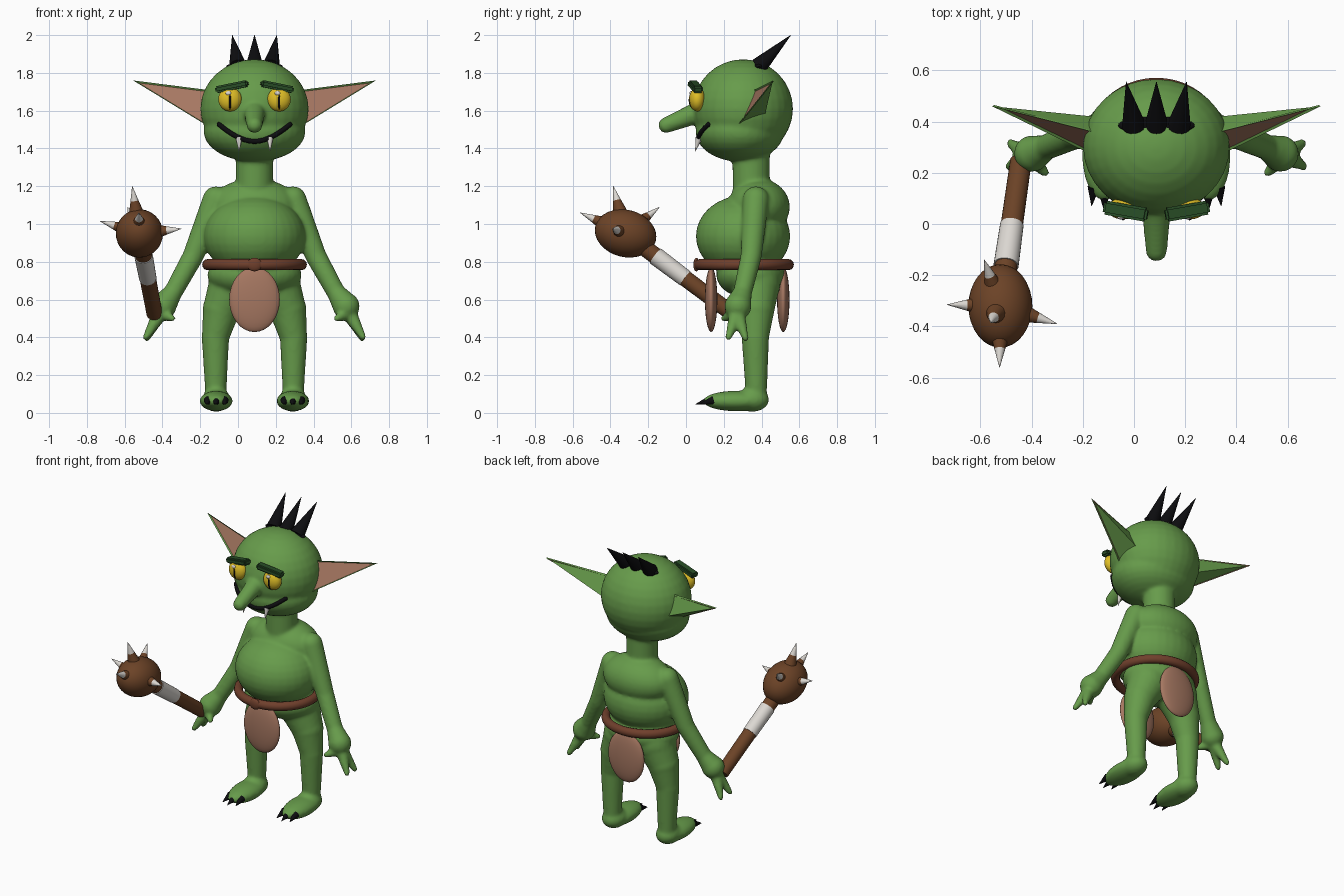
import bpy, bmesh, math
from mathutils import Vector, Matrix

if "Cube" in bpy.data.objects:
    bpy.data.objects.remove(bpy.data.objects["Cube"])

X0 = 0.0875  # symmetry axis of the creature


def material(name, rgb):
    m = bpy.data.materials.new(name)
    m.diffuse_color = (*rgb, 1)
    m.use_nodes = True
    m.node_tree.nodes["Principled BSDF"].inputs["Base Color"].default_value = m.diffuse_color
    return m


GREEN = material("skin green", (0.135, 0.33, 0.07))
DARK = material("dark green", (0.022, 0.075, 0.02))
PINK = material("dusty pink", (0.38, 0.185, 0.12))
WOOD = material("wood brown", (0.15, 0.056, 0.02))
BELT = material("belt brown", (0.16, 0.05, 0.025))
WHITE = material("bone white", (0.72, 0.69, 0.65))
YELLOW = material("eye yellow", (0.75, 0.52, 0.02))
BLACK = material("black", (0.004, 0.004, 0.005))


def ball(bm, c, r, rot=None, seg=32):
    """Ellipsoid with centre c and radii r."""
    m = Matrix.Translation(c) @ (rot or Matrix()) @ Matrix.Diagonal((*r, 1))
    bmesh.ops.create_uvsphere(bm, u_segments=seg, v_segments=seg // 2, radius=1, matrix=m)


def cone(bm, a, b, r1, r2, seg=20):
    """Closed tapered cylinder from a to b."""
    a, b = Vector(a), Vector(b)
    d = b - a
    m = Matrix.Translation((a + b) / 2) @ d.to_track_quat('Z', 'Y').to_matrix().to_4x4()
    bmesh.ops.create_cone(bm, cap_ends=True, segments=seg, radius1=r1, radius2=r2,
                          depth=d.length, matrix=m)


def limb(bm, pts):
    """Rounded chain through (x, y, z, radius) points."""
    for p in pts:
        ball(bm, p[:3], (p[3],) * 3, seg=24)
    for p, q in zip(pts, pts[1:]):
        cone(bm, p[:3], q[:3], p[3], q[3])


def finish(bm, name, *mats, smooth=True, angle=50):
    bm.normal_update()
    for f in bm.faces:
        f.smooth = smooth
    for e in bm.edges:
        if len(e.link_faces) == 2 and e.calc_face_angle(0) > math.radians(angle):
            e.smooth = False
    me = bpy.data.meshes.new(name)
    bm.to_mesh(me)
    bm.free()
    ob = bpy.data.objects.new(name, me)
    bpy.context.collection.objects.link(ob)
    for m in mats:
        me.materials.append(m)
    return ob


SKULL = ((X0, 0.302, 1.61), (0.287, 0.265, 0.262))
JAW = ((X0, 0.285, 1.49), (0.27, 0.235, 0.16))


def face_y(x, z):
    """Front surface of the head at x, z."""
    ys = []
    for c, r in (SKULL, JAW):
        k = 1 - ((x - c[0]) / r[0]) ** 2 - ((z - c[2]) / r[2]) ** 2
        if k > 0:
            ys.append(c[1] - r[1] * math.sqrt(k))
    return min(ys)


# Body: overlapping volumes fused into one skin
bm = bmesh.new()
ball(bm, *SKULL)
ball(bm, *JAW)
limb(bm, [(X0, 0.10, 1.61, 0.06), (X0, 0.0, 1.565, 0.052), (X0, -0.105, 1.523, 0.042)])  # nose
limb(bm, [(X0, 0.345, 1.42, 0.1), (X0, 0.345, 1.17, 0.098)])                              # neck
ball(bm, (X0, 0.385, 1.09), (0.24, 0.165, 0.15))                                          # chest
ball(bm, (X0, 0.302, 0.935), (0.27, 0.25, 0.215))                                         # belly
ball(bm, (X0, 0.345, 0.73), (0.25, 0.185, 0.125))                                         # pelvis
limb(bm, [(X0 - 0.19, 0.37, 1.125, 0.072), (X0 + 0.19, 0.37, 1.125, 0.072)])              # shoulders
for s in (-1, 1):
    def side(dx, y, z, r):
        return (X0 + s * dx, y, z, r)
    # arm, hand and fingers
    limb(bm, [side(0.205, 0.37, 1.13, 0.07), side(0.325, 0.345, 0.83, 0.056),
              side(0.43, 0.30, 0.64, 0.05)])
    limb(bm, [side(0.43, 0.30, 0.64, 0.05), side(0.485, 0.275, 0.565, 0.072)])
    for tip in ((0.575, 0.225, 0.40), (0.57, 0.315, 0.395), (0.435, 0.20, 0.50)):
        limb(bm, [side(0.50, 0.27, 0.53, 0.042), side(*tip, 0.018)])
    # leg and foot
    limb(bm, [side(0.115, 0.37, 0.68, 0.13), side(0.175, 0.37, 0.55, 0.1),
              side(0.207, 0.367, 0.40, 0.073), side(0.205, 0.372, 0.10, 0.056)])
    ball(bm, side(0.203, 0.265, 0.063, 0)[:3], (0.087, 0.175, 0.054))
    ball(bm, side(0.203, 0.35, 0.07, 0)[:3], (0.075, 0.09, 0.064))
body = finish(bm, "body", GREEN)
rm = body.modifiers.new("fuse", 'REMESH')
rm.mode, rm.voxel_size, rm.use_smooth_shade = 'VOXEL', 0.01, True
sm = body.modifiers.new("soften", 'SMOOTH')
sm.factor, sm.iterations = 0.5, 8

for s, label in ((-1, "left"), (1, "right")):
    # Ear: three-sided spike with a pink inset front
    bm = bmesh.new()
    top, low, back, tip = [bm.verts.new((X0 + s * dx, y, z)) for dx, y, z in (
        (0.25, 0.36, 1.71), (0.25, 0.27, 1.52), (0.25, 0.42, 1.585), (0.642, 0.46, 1.76))]
    front = bm.faces.new((top, low, tip))
    for tri in ((low, back, tip), (back, top, tip), (top, back, low)):
        bm.faces.new(tri)
    bmesh.ops.recalc_face_normals(bm, faces=bm.faces)
    bmesh.ops.inset_individual(bm, faces=[front], thickness=0.008, depth=-0.008)
    front.material_index = 1
    finish(bm, label + "_ear", GREEN, PINK, smooth=False)

    # Eye, slit pupil and glint
    ex = X0 + s * 0.13
    bm = bmesh.new()
    ball(bm, (ex, 0.06, 1.66), (0.062, 0.042, 0.064))
    finish(bm, label + "_eye", YELLOW)
    bm = bmesh.new()
    ball(bm, (ex, 0.06, 1.655), (0.014, 0.046, 0.057))
    finish(bm, label + "_pupil", BLACK)
    bm = bmesh.new()
    ball(bm, (ex - 0.008, 0.026, 1.692), (0.015, 0.008, 0.012), seg=16)
    finish(bm, label + "_glint", WHITE)

    # Slanted eyebrow bar
    bm = bmesh.new()
    a, b = Vector((X0 + s * 0.035, 0.035, 1.745)), Vector((X0 + s * 0.205, 0.065, 1.71))
    mid, d = (a + b) / 2, b - a
    m = Matrix.Translation(mid) @ d.to_track_quat('X', 'Z').to_matrix().to_4x4()
    bmesh.ops.create_cube(bm, size=1, matrix=m @ Matrix.Diagonal((d.length, 0.055, 0.036, 1)))
    bmesh.ops.bevel(bm, geom=bm.edges[:], offset=0.009, segments=2, affect='EDGES')
    finish(bm, label + "_eyebrow", DARK)

    # Fang
    bm = bmesh.new()
    fx = X0 + s * 0.082
    fy = face_y(fx, 1.45)
    cone(bm, (fx, fy, 1.455), (fx, fy - 0.02, 1.385), 0.018, 0.001, 14)
    finish(bm, label + "_fang", WHITE)

    # Toe claws
    bm = bmesh.new()
    for k in (-1, 0, 1):
        cx = X0 + s * 0.203 + k * 0.042
        y = 0.125 + 0.02 * abs(k)
        cone(bm, (cx, y, 0.066), (cx + k * 0.008, y - 0.075, 0.045), 0.024, 0.001, 12)
    finish(bm, label + "_toe_claws", BLACK)

# Mouth: smile following the face
bm = bmesh.new()
smile = []
for i in range(17):
    t = i / 8 - 1
    x, z = X0 + 0.187 * t, 1.437 + 0.09 * abs(t) ** 1.8
    smile.append((x, face_y(x, z), z, 0.013))
limb(bm, smile)
finish(bm, "mouth", BLACK)

# Hair: crest patch and three spikes leaning back
bm = bmesh.new()
ball(bm, (X0, 0.385, 1.835), (0.15, 0.035, 0.024))
for k in (-1, 0, 1):
    cone(bm, (X0 + k * 0.088, 0.385, 1.835), (X0 + k * 0.118, 0.555, 2.0), 0.047, 0.001, 16)
finish(bm, "hair", BLACK)

# Belt ring and buckle
bm = bmesh.new()
n, k = 48, 12
rings = [[bm.verts.new((X0 + math.cos(u) * (0.25 + 0.027 * math.cos(v)),
                        0.307 + math.sin(u) * (0.237 + 0.027 * math.cos(v)),
                        0.785 + 0.029 * math.sin(v)))
          for v in (2 * math.pi * j / k for j in range(k))]
         for u in (2 * math.pi * i / n for i in range(n))]
for i in range(n):
    for j in range(k):
        p, q = rings[i], rings[(i + 1) % n]
        bm.faces.new((p[j], q[j], q[(j + 1) % k], p[(j + 1) % k]))
ball(bm, (X0, 0.055, 0.785), (0.04, 0.016, 0.036), seg=20)
finish(bm, "belt", BELT)

# Loincloth flaps
for name, y in (("front_flap", 0.133), ("back_flap", 0.515)):
    bm = bmesh.new()
    ball(bm, (X0, y, 0.60), (0.134, 0.033, 0.172))
    finish(bm, name, PINK)

# Club handle with a pale wrap
grip, centre = Vector((-0.442, 0.245, 0.525)), Vector((-0.522, -0.32, 0.95))
for name, t0, t1, r, mat in (("club_handle", 0, 0.95, 0.042, WOOD),
                             ("club_wrap", 0.44, 0.72, 0.046, WHITE)):
    bm = bmesh.new()
    cone(bm, grip.lerp(centre, t0), grip.lerp(centre, t1), r, r + 0.003, 24)
    finish(bm, name, mat)

# Club head
bm = bmesh.new()
ball(bm, centre, (0.125, 0.165, 0.125), Matrix.Rotation(math.radians(-14), 4, 'X'))
finish(bm, "club_head", WOOD)

# Club spikes: wooden root, bone tip
roots, tips = bmesh.new(), bmesh.new()
for tip in ((-0.56, -0.385, 1.2), (-0.73, -0.315, 1.015), (-0.30, -0.39, 0.975),
            (-0.525, -0.56, 1.06), (-0.585, -0.14, 1.09)):
    tip = Vector(tip)
    d = (tip - centre).normalized()
    cone(roots, tip - d * 0.14, tip - d * 0.075, 0.038, 0.02, 14)
    cone(tips, tip - d * 0.078, tip, 0.021, 0.001, 14)
finish(roots, "club_spike_roots", WOOD)
finish(tips, "club_spike_tips", WHITE)
